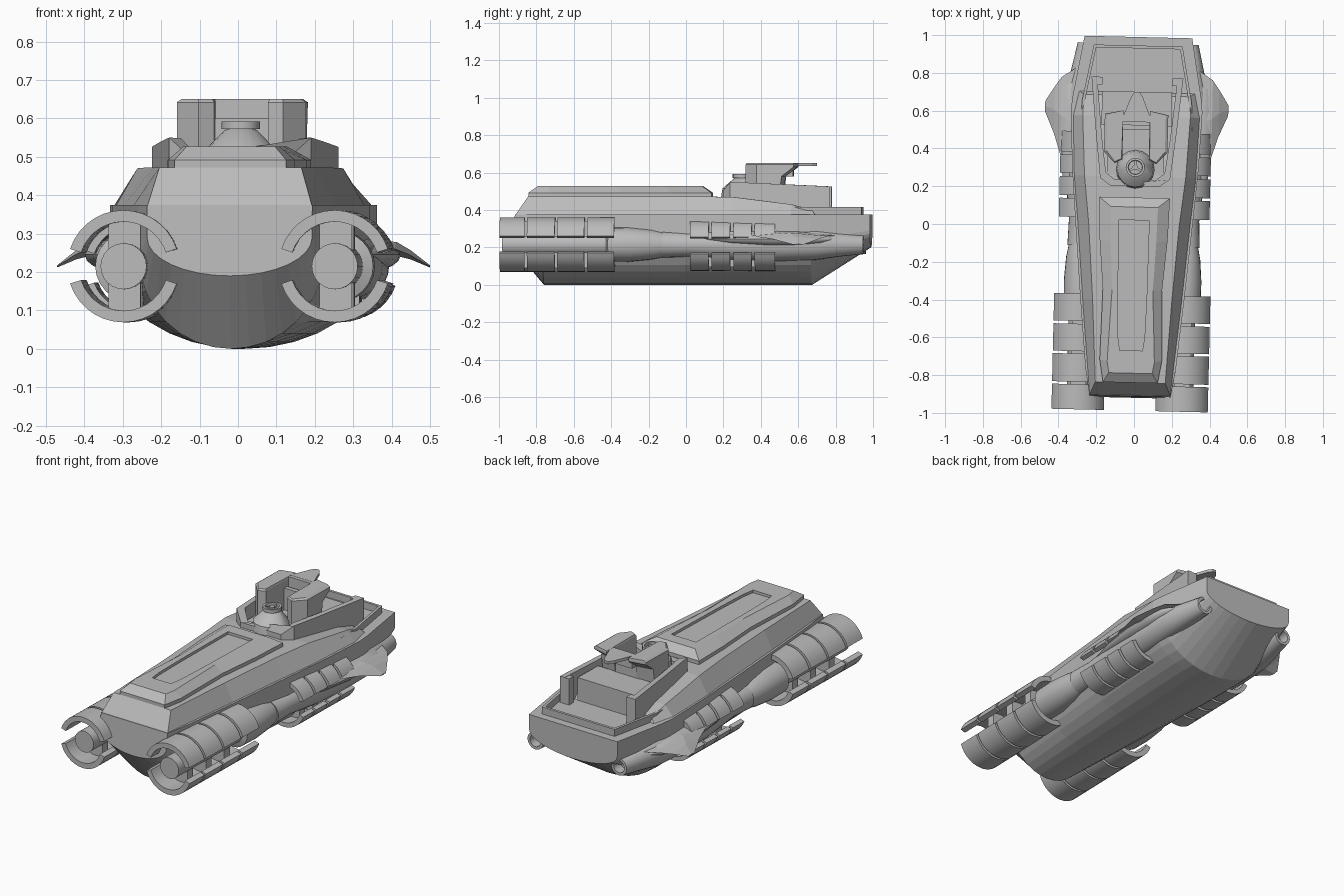
import bpy, bmesh, math

if "Cube" in bpy.data.objects:
    bpy.data.objects.remove(bpy.data.objects["Cube"])

TURN = -0.0237  # the whole craft sits slightly turned about z
grey = bpy.data.materials.new("plain grey")
grey.diffuse_color = (0.5, 0.5, 0.5, 1)
grey.use_nodes = True
grey.node_tree.nodes["Principled BSDF"].inputs["Base Color"].default_value = grey.diffuse_color


def finish(name, bm, smooth=False, mirror=False):
    bmesh.ops.recalc_face_normals(bm, faces=bm.faces)
    me = bpy.data.meshes.new(name)
    bm.to_mesh(me)
    bm.free()
    me.materials.append(grey)
    ob = bpy.data.objects.new(name, me)
    bpy.context.collection.objects.link(ob)
    if mirror:
        ob.modifiers.new("mirror", 'MIRROR').use_mirror_merge = False
    if smooth:
        bpy.ops.object.select_all(action='DESELECT')
        ob.select_set(True)
        bpy.context.view_layer.objects.active = ob
        bpy.ops.object.shade_smooth_by_angle(angle=math.radians(35))
    ob.rotation_euler.z = TURN
    return ob


def add_loft(bm, rings):
    vs = [[bm.verts.new(p) for p in r] for r in rings]
    n = len(vs[0])
    for a, b in zip(vs, vs[1:]):
        for i in range(n):
            bm.faces.new((a[i], a[(i + 1) % n], b[(i + 1) % n], b[i]))
    bm.faces.new(vs[0])
    bm.faces.new(vs[-1])


def loft(name, rings, **kw):
    bm = bmesh.new()
    add_loft(bm, rings)
    return finish(name, bm, **kw)


def both(half):
    """Close a half outline of (x, y) by reflecting it in x."""
    return half + [(-x, y) for x, y in reversed(half)]


def at(outline, z):
    return [(x, y, z) for x, y in outline]


def circle(x, y, z, r, n=24, rz=None):
    rz = rz or r
    return [(x + r * math.cos(2 * math.pi * i / n), y,
             z + rz * math.sin(2 * math.pi * i / n)) for i in range(n)]


def box(bm, x0, x1, y0, y1, z0, z1):
    add_loft(bm, [[(x0, y0, z), (x1, y0, z), (x1, y1, z), (x0, y1, z)] for z in (z0, z1)])


# Boat-like lower hull: half-ellipse belly with upright sides
def hull_ring(y, w, belly, rise, ytop=None):
    pts = []
    for i in range(17):
        t = math.pi * (i / 16 - 0.5)
        pts.append((w * math.sin(t), y, belly + rise * (1 - math.cos(t))))
    yt = y if ytop is None else ytop
    return pts + [(w, yt, 0.375), (-w, yt, 0.375)]


loft("lower_hull", [
    hull_ring(-0.92, 0.215, 0.19, 0.10, -0.91), hull_ring(-0.76, 0.24, 0, 0.24),
    hull_ring(-0.4, 0.275, 0, 0.24), hull_ring(0, 0.31, 0, 0.24),
    hull_ring(0.3, 0.335, 0, 0.24), hull_ring(0.6, 0.348, 0, 0.24),
    hull_ring(0.675, 0.34, 0, 0.24), hull_ring(0.99, 0.285, 0.2, 0.09)])

# Sloped upper deck
deck = [(-0.91, 0.215, -0.84, 0.185, 0.472), (-0.4, 0.265, -0.4, 0.21, 0.472),
        (0, 0.30, 0, 0.24, 0.472), (0.25, 0.325, 0.25, 0.268, 0.47),
        (0.57, 0.338, 0.57, 0.285, 0.43), (0.7, 0.31, 0.68, 0.28, 0.40)]
loft("upper_deck", [[(-wb, yb, 0.37), (wb, yb, 0.37), (wt, yt, zt), (-wt, yt, zt)]
                    for yb, wb, yt, wt, zt in deck])

# Low wall round the rear deck
outer = [(0.298, 0.5), (0.29, 0.65), (0.235, 0.945)]
inner = [(0.283, 0.5), (0.275, 0.65), (0.222, 0.93)]
u = both(outer) + [(x, y) for x, y in reversed(both(inner))]
loft("rear_deck_wall", [at(u, 0.37), at(u, 0.415)])

# Raised bonnet with a sunken panel
base = both([(0.187, 0.14), (0.18, -0.08), (0.157, -0.35), (0.165, -0.72), (0.145, -0.84)])
top = both([(0.125, 0.09), (0.12, -0.1), (0.108, -0.35), (0.125, -0.73), (0.115, -0.79)])
rim = both([(0.08, 0.02), (0.078, -0.2), (0.076, -0.4), (0.07, -0.6), (0.06, -0.67)])
loft("bonnet", [at(base, 0.465), at(base, 0.492), at(top, 0.527), at(rim, 0.527), at(rim, 0.512)])

# Cockpit wall, open at the back, top edge falling to the rear
o = [(0.243, 0.775), (0.21, 0.45), (0.185, 0.24), (0.13, 0.2)]
i_ = [(0.213, 0.775), (0.18, 0.45), (0.155, 0.27), (0.11, 0.235)]
u = both(o) + [(x, y) for x, y in reversed(both(i_))]
loft("cockpit_wall", [at(u, 0.37),
                      [(x, y, (0.55 - 0.045 * (y - 0.24)) if y > 0.238 else 0.5) for x, y in u]])
bm = bmesh.new()
box(bm, 0.185, 0.23, 0.735, 0.775, 0.37, 0.525)
finish("cockpit_rear_post", bm, mirror=True)
bm = bmesh.new()
box(bm, -0.185, 0.185, 0.52, 0.70, 0.37, 0.505)
box(bm, -0.15, 0.15, 0.26, 0.52, 0.37, 0.475)
finish("cockpit_floor_block", bm)

# Twin-sided seat tower with a pointed canopy plate
lo = [(0.07, 0.34), (0.11, 0.32), (0.168, 0.38), (0.168, 0.50), (0.07, 0.52)]
mid = lo[:3] + [(0.168, 0.515), (0.07, 0.535)]
hi = lo[:3] + [(0.168, 0.58), (0.07, 0.60)]
trim = [(0.075, 0.345), (0.11, 0.328), (0.155, 0.385), (0.155, 0.58), (0.07, 0.60)]
loft("seat_tower", [at(lo, 0.46), at(mid, 0.58), at(hi, 0.63), at(hi, 0.642), at(trim, 0.651)],
     mirror=True)
bm = bmesh.new()
box(bm, -0.075, 0.075, 0.50, 0.525, 0.46, 0.60)
box(bm, -0.075, 0.075, 0.54, 0.575, 0.58, 0.65)
finish("seat_back", bm)
spike = both([(0.075, 0.56), (0.03, 0.675), (0.012, 0.70)])
loft("canopy_point", [at(spike, 0.635), at(spike, 0.651)])

# Steering console and wheel
def disc(y, z, r, n=16):
    return [(r * math.cos(2 * math.pi * k / n), y + r * math.sin(2 * math.pi * k / n), z)
            for k in range(n)]


loft("steering_console", [disc(0.29, 0.45, 0.105), disc(0.29, 0.515, 0.095),
                          disc(0.30, 0.57, 0.042), disc(0.30, 0.575, 0.015),
                          disc(0.30, 0.59, 0.015)], smooth=True)
bm = bmesh.new()
for k in range(3):
    a = 2 * math.pi * k / 3 + math.pi / 2
    c, s = 0.04 * math.cos(a), 0.04 * math.sin(a)
    nx, ny = -s * 0.15, c * 0.15
    add_loft(bm, [[(nx, 0.30 + ny, z), (-nx, 0.30 - ny, z), (c - nx, 0.30 + s - ny, z),
                   (c + nx, 0.30 + s + ny, z)] for z in (0.575, 0.585)])
finish("steering_spokes", bm)
loft("steering_wheel", [disc(0.30, 0.572, 0.038, 20), disc(0.30, 0.572, 0.05, 20),
                        disc(0.30, 0.592, 0.05, 20), disc(0.30, 0.592, 0.038, 20),
                        disc(0.30, 0.574, 0.036, 20)], smooth=True)


# Split shells round the side pods
def shells(name, cx, cz, r, thick, spans, cut):
    bm = bmesh.new()
    for y0, y1 in spans:
        for side in (1, -1):
            a0, a1 = math.radians(cut), math.radians(180 - cut)
            ang = [side * (a0 + (a1 - a0) * k / 14) for k in range(15)]
            prof = [(cx + r * math.cos(a), cz + r * math.sin(a)) for a in ang]
            prof += [(cx + (r - thick) * math.cos(a), cz + (r - thick) * math.sin(a))
                     for a in reversed(ang)]
            add_loft(bm, [[(x, y, z) for x, z in prof] for y in (y0, y1)])
    finish(name, bm, smooth=True, mirror=True)
    # struts bridge each gap between shells
    bm = bmesh.new()
    for (_, y0), (y1, _) in zip(spans, spans[1:]):
        m = (y0 + y1) / 2
        box(bm, cx - 0.042, cx + 0.042, m - 0.025, m + 0.025, cz - r + 0.02, cz + r - 0.02)
    finish(name + "_struts", bm, mirror=True)


shells("front_pod_shells", 0.275, 0.215, 0.146, 0.03,
       [(-0.988, -0.855), (-0.842, -0.693), (-0.68, -0.535), (-0.52, -0.375)], 18)
shells("rear_pod_shells", 0.272, 0.21, 0.135, 0.025,
       [(0.03, 0.13), (0.145, 0.245), (0.262, 0.36), (0.376, 0.485)], 20)

# Pod cores with tapered fairings
loft("front_pod_core", [circle(x, y, 0.215, r) for x, y, r in (
    (0.275, -0.975, 0.06), (0.275, -0.42, 0.06), (0.272, -0.41, 0.09), (0.272, -0.3, 0.092),
    (0.275, -0.18, 0.08), (0.275, -0.08, 0.06), (0.275, 0.02, 0.035))],
    smooth=True, mirror=True)
loft("rear_pod_core", [circle(x, y, 0.215, r) for x, y, r in (
    (0.28, -0.12, 0.07), (0.28, 0.02, 0.065), (0.285, 0.25, 0.085), (0.29, 0.5, 0.09),
    (0.295, 0.7, 0.082), (0.285, 0.82, 0.065), (0.27, 0.955, 0.05), (0.27, 0.955, 0.034),
    (0.27, 0.90, 0.032))], smooth=True, mirror=True)

# Fairing blister and drooping side fin
loft("fin_blister", [circle(0.335, y, 0.245, r, 16, r * 0.55) for y, r in (
    (0.1, 0.01), (0.25, 0.05), (0.45, 0.075), (0.6, 0.075), (0.72, 0.055), (0.8, 0.01))],
    smooth=True, mirror=True)
loft("side_fin", [[(x, y0, z), (x, (y0 + y1) / 2, z + t), (x, y1, z), (x, (y0 + y1) / 2, z - t)]
                  for x, y0, y1, z, t in ((0.31, 0.24, 0.83, 0.265, 0.022),
                                          (0.40, 0.36, 0.77, 0.26, 0.018),
                                          (0.435, 0.47, 0.72, 0.245, 0.012),
                                          (0.485, 0.585, 0.64, 0.215, 0.003))], mirror=True)
